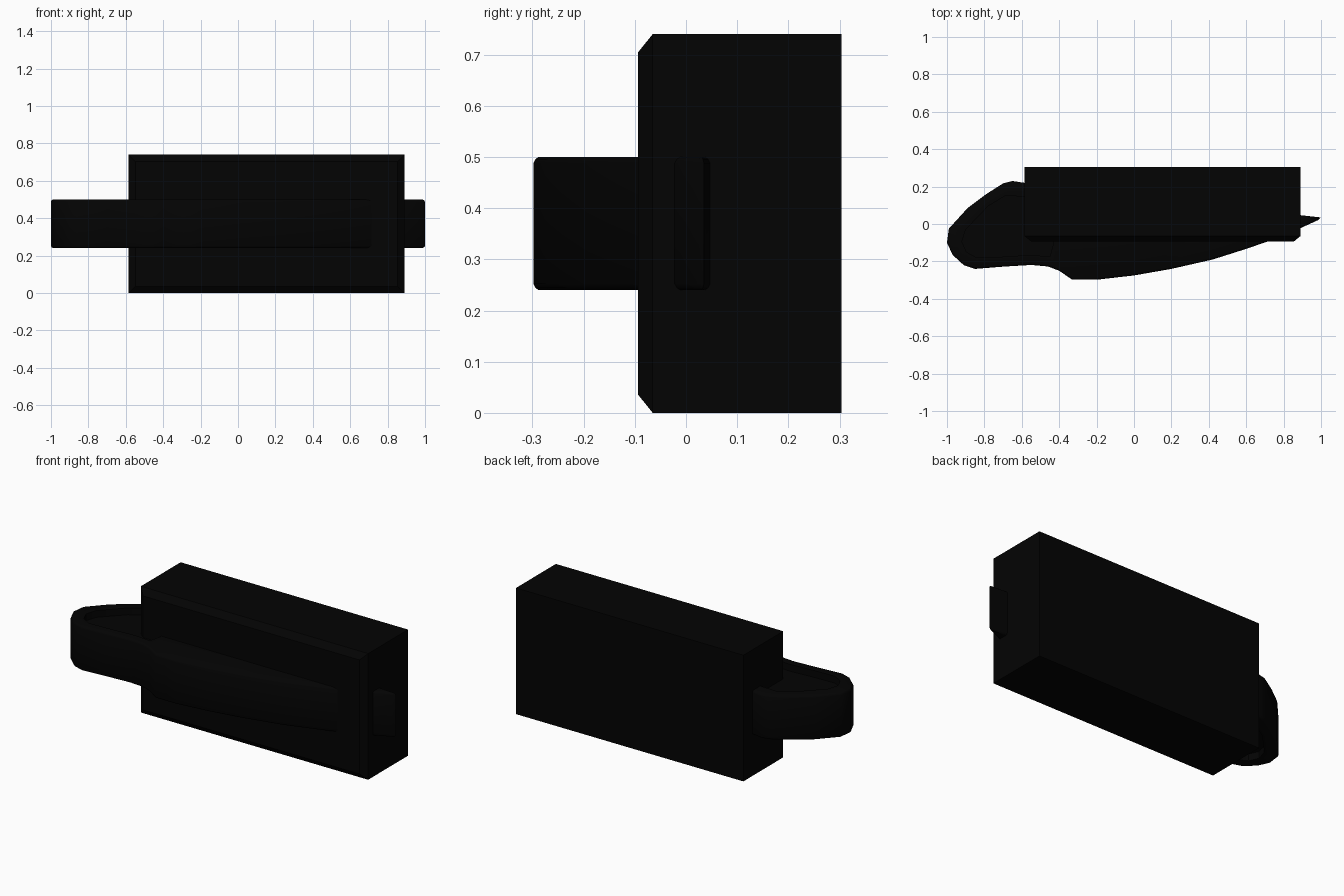
import bpy, bmesh
from mathutils import Vector

if "Cube" in bpy.data.objects:
    bpy.data.objects.remove(bpy.data.objects["Cube"])

black = bpy.data.materials.new("black_plastic")
black.diffuse_color = (0.001, 0.001, 0.001, 1)
black.use_nodes = True
black.node_tree.nodes["Principled BSDF"].inputs["Base Color"].default_value = black.diffuse_color


def finish(bm, name, smooth=False):
    bmesh.ops.recalc_face_normals(bm, faces=bm.faces)
    me = bpy.data.meshes.new(name)
    bm.to_mesh(me)
    bm.free()
    ob = bpy.data.objects.new(name, me)
    bpy.context.collection.objects.link(ob)
    me.materials.append(black)
    if smooth:
        me.shade_smooth()
        me.set_sharp_from_angle(angle=0.6)
    return ob


def inset(pts, d):
    """Offset a counter-clockwise outline inwards with a limited miter."""
    out = []
    for i, p in enumerate(pts):
        p = Vector(p)
        a = (p - Vector(pts[i - 1])).normalized()
        b = (Vector(pts[(i + 1) % len(pts)]) - p).normalized()
        na, nb = Vector((-a.y, a.x)), Vector((-b.y, b.x))
        m = (na + nb).normalized()
        out.append(p + m * d * min(1.5, 1 / max(m.dot(na), 0.1)))
    return out


def ring(bm, pts, z):
    return [bm.verts.new((p[0], p[1], z)) for p in pts]


def loop_edges(bm, vs):
    es = []
    for i, v in enumerate(vs):
        es.append(bm.edges.get((vs[i - 1], v)) or bm.edges.new((vs[i - 1], v)))
    return es


def bridge(bm, r0, r1):
    for i in range(len(r0)):
        bm.faces.new((r0[i - 1], r0[i], r1[i], r1[i - 1]))


# Housing block with a chamfered front
bm = bmesh.new()
corners = [(-1, -1), (1, -1), (1, 1), (-1, 1)]
rings = [[bm.verts.new((0.1525 + sx * (0.7375 - c), y, 0.37 + sz * (0.37 - c))) for sx, sz in corners]
         for y, c in [(-0.094, 0.036), (-0.065, 0), (0.304, 0)]]
for r0, r1 in zip(rings, rings[1:]):
    bridge(bm, r0, r1)
bm.faces.new(rings[0])
bm.faces.new(rings[-1])
finish(bm, "housing")

# Curved lever passing through the housing, with rounded rims
outline = [(1.0, 0.035), (0.89, 0.047), (0.5, 0.08), (0.0, 0.12), (-0.45, 0.2),
           (-0.585, 0.22), (-0.65, 0.23), (-0.70, 0.217), (-0.79, 0.16), (-0.89, 0.085),
           (-0.99, -0.025), (-1.0, -0.1), (-0.97, -0.165), (-0.91, -0.22), (-0.85, -0.24),
           (-0.70, -0.228), (-0.55, -0.219), (-0.46, -0.227), (-0.40, -0.25), (-0.33, -0.298),
           (-0.20, -0.298), (0.0, -0.275), (0.2, -0.24), (0.42, -0.19), (0.60, -0.133),
           (0.73, -0.088), (0.89, -0.022), (0.985, 0.021)]
# Shallow pocket in the top and bottom of the grip end
pocket = [(-0.5, 0.145), (-0.69, 0.15), (-0.78, 0.095), (-0.90, -0.03), (-0.92, -0.095),
          (-0.895, -0.15), (-0.84, -0.18), (-0.70, -0.175), (-0.55, -0.165), (-0.45, -0.175),
          (-0.43, -0.1)]
bm = bmesh.new()
section = [(0.24, 0.01), (0.244, 0.004), (0.252, 0), (0.488, 0), (0.496, 0.004), (0.5, 0.01)]
rings = [ring(bm, inset(outline, d), z) for z, d in section]
for r0, r1 in zip(rings, rings[1:]):
    bridge(bm, r0, r1)
for rim, z, floor_z in [(rings[0], 0.24, 0.28), (rings[-1], 0.5, 0.46)]:
    mouth, floor = ring(bm, pocket, z), ring(bm, pocket, floor_z)
    bridge(bm, mouth, floor)
    bm.faces.new(floor)
    bmesh.ops.triangle_fill(bm, use_beauty=True, use_dissolve=False,
                            edges=loop_edges(bm, rim) + loop_edges(bm, mouth))
finish(bm, "lever", smooth=True)
